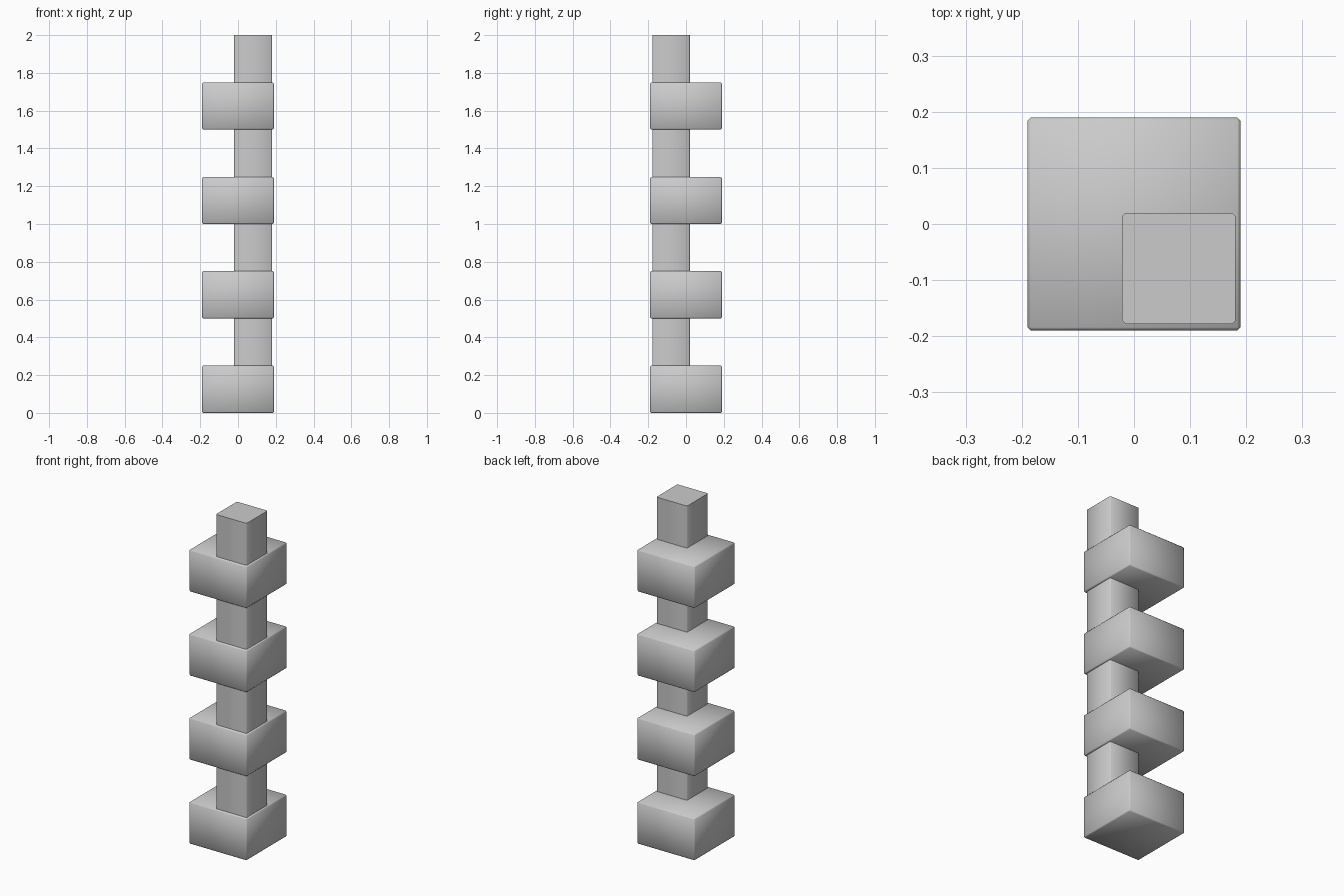
import bpy, bmesh, math

if "Cube" in bpy.data.objects:
    bpy.data.objects.remove(bpy.data.objects["Cube"])

LEVELS = 4
STEP = 0.5       # height of one block plus one post
HALF = 0.25      # height of each part
CHAMFER = 0.006


def box(name, centre, size, upright_only=False):
    """Box with a fine chamfer on all edges, or only on the upright ones."""
    bm = bmesh.new()
    bmesh.ops.create_cube(bm, size=1)
    bmesh.ops.scale(bm, vec=size, verts=bm.verts)
    edges = [e for e in bm.edges
             if not upright_only or abs(e.verts[0].co.z - e.verts[1].co.z) > 0.01]
    bmesh.ops.bevel(bm, geom=edges, offset=CHAMFER, offset_type='OFFSET',
                    segments=1, profile=0.5, affect='EDGES')
    mesh = bpy.data.meshes.new(name)
    bm.to_mesh(mesh)
    bm.free()
    obj = bpy.data.objects.new(name, mesh)
    obj.location = centre
    bpy.context.collection.objects.link(obj)
    bpy.ops.object.select_all(action='DESELECT')
    obj.select_set(True)
    bpy.context.view_layer.objects.active = obj
    bpy.ops.object.shade_smooth_by_angle(angle=math.radians(60))
    return obj


for i in range(LEVELS):
    z = i * STEP
    # Wide block
    box(f"wide_block_{i + 1}", (0, 0, z + HALF / 2), (0.38, 0.38, HALF))
    # Narrow post in the front right corner
    box(f"corner_post_{i + 1}", (0.08, -0.079, z + HALF * 1.5),
        (0.202, 0.198, HALF), upright_only=True)
